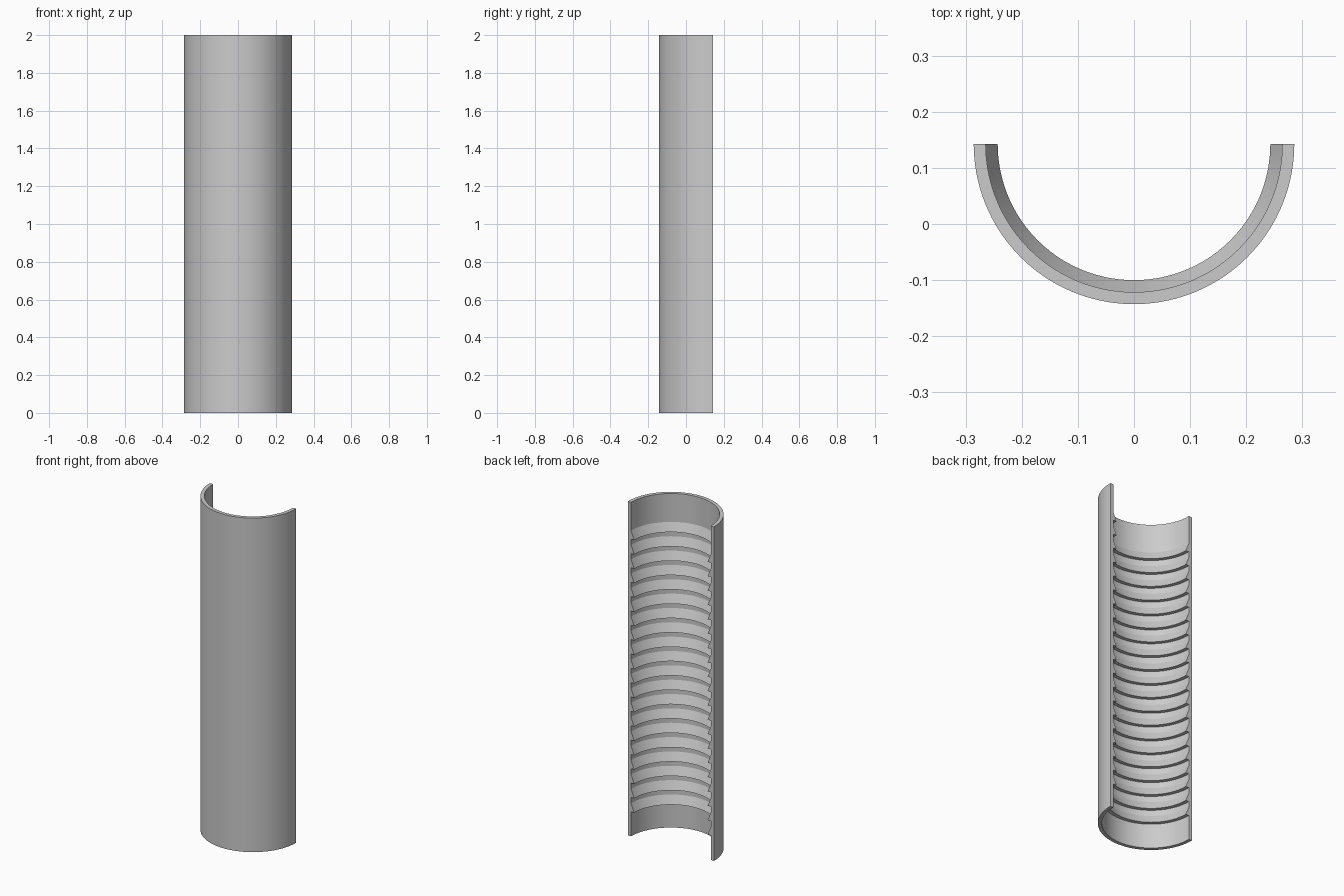
import bpy
import bmesh
import math
from mathutils import Vector

cube = bpy.data.objects.get("Cube")
if cube:
    bpy.data.objects.remove(cube, do_unlink=True)

HEIGHT = 2.0
R_OUTER, R_WALL, R_RIDGE = 0.2857, 0.2643, 0.2429
TEETH, PITCH, FIRST, SLOPE = 20, 0.0859, 0.147, 0.051
CENTRE = Vector((0, R_OUTER / 2, 0))
SEGMENTS = 72

# One flat grey
grey = bpy.data.materials.new("plain_grey")
grey.use_nodes = True
colour = (0.6, 0.6, 0.6, 1)
grey.diffuse_color = colour
grey.node_tree.nodes["Principled BSDF"].inputs["Base Color"].default_value = colour

# Wall profile (radius, z): plain outside, sawtooth inside
profile = [(R_OUTER, HEIGHT), (R_OUTER, 0), (R_WALL, 0)]
for i in range(TEETH):
    z = FIRST + i * PITCH
    # Flat underside, then a slope back to the wall
    profile += [(R_WALL, z), (R_RIDGE, z), (R_WALL, z + SLOPE)]
profile.append((R_WALL, HEIGHT))

# Sweep the profile through half a turn around the front
bm = bmesh.new()
start = [bm.verts.new(CENTRE + Vector((r, 0, z))) for r, z in profile]
edges = [bm.edges.new((a, b)) for a, b in zip(start, start[1:] + start[:1])]
swept = bmesh.ops.spin(bm, geom=start + edges, cent=CENTRE, axis=(0, 0, 1),
                       angle=-math.pi, steps=SEGMENTS, use_duplicate=False)
last = [g for g in swept["geom_last"] if isinstance(g, bmesh.types.BMEdge)]

# Close both cut ends
for loop in (edges, last):
    bmesh.ops.contextual_create(bm, geom=loop)
bmesh.ops.recalc_face_normals(bm, faces=bm.faces[:])

mesh = bpy.data.meshes.new("ribbed_half_tube")
bm.to_mesh(mesh)
bm.free()
mesh.materials.append(grey)
tube = bpy.data.objects.new("ribbed_half_tube", mesh)
bpy.context.collection.objects.link(tube)

# Smooth around the curve, sharp at the ridges and rims
bpy.ops.object.select_all(action="DESELECT")
tube.select_set(True)
bpy.context.view_layer.objects.active = tube
bpy.ops.object.shade_smooth_by_angle(angle=math.radians(20))
